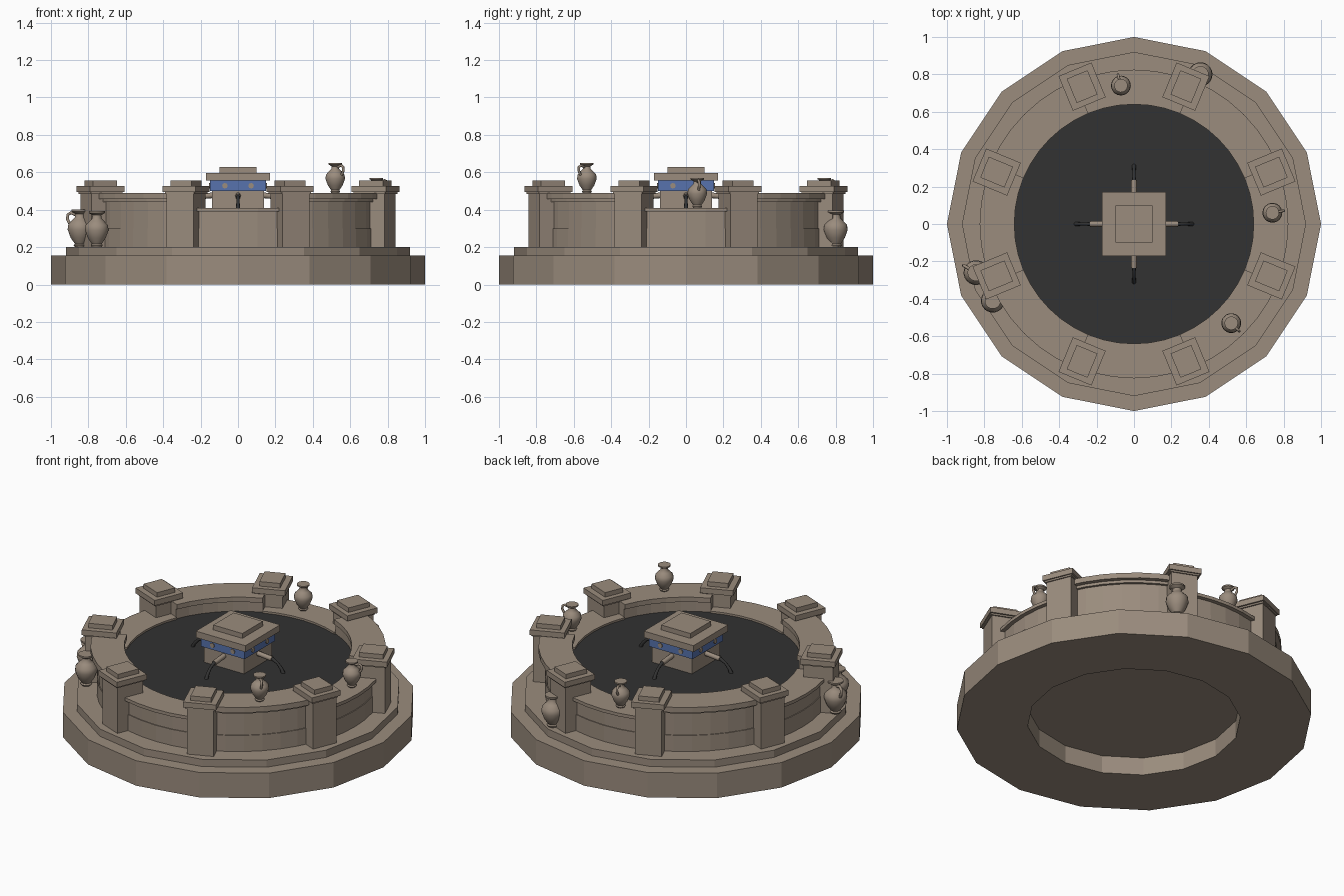
import bpy, bmesh, math
from mathutils import Matrix, Vector

cube = bpy.data.objects.get("Cube")
if cube:
    bpy.data.objects.remove(cube, do_unlink=True)


def material(name, rgb):
    m = bpy.data.materials.new(name)
    m.use_nodes = True
    m.diffuse_color = (*rgb, 1)
    m.node_tree.nodes["Principled BSDF"].inputs["Base Color"].default_value = (*rgb, 1)
    return m


STONE = material("warm stone", (0.325, 0.262, 0.206))
WATER = material("dark water", (0.032, 0.032, 0.032))
BLUE = material("blue tile", (0.095, 0.17, 0.42))


def finish(bm, name, mat, smooth=False):
    bmesh.ops.recalc_face_normals(bm, faces=bm.faces)
    mesh = bpy.data.meshes.new(name)
    bm.to_mesh(mesh)
    bm.free()
    mesh.materials.append(mat)
    ob = bpy.data.objects.new(name, mesh)
    bpy.context.collection.objects.link(ob)
    if smooth:
        bpy.ops.object.select_all(action="DESELECT")
        ob.select_set(True)
        bpy.context.view_layer.objects.active = ob
        bpy.ops.object.shade_smooth_by_angle(angle=math.radians(50))
    return ob


def sweep(name, profile, start, end, steps, mat):
    """Turn a closed (radius, z) profile about z from start to end degrees."""
    bm = bmesh.new()
    full = end - start == 360
    rings = []
    for i in range(steps if full else steps + 1):
        a = math.radians(start + (end - start) * i / steps)
        rings.append([bm.verts.new((r * math.cos(a), r * math.sin(a), z)) for r, z in profile])
    n = len(profile)
    for i in range(steps):
        a, b = rings[i], rings[(i + 1) % len(rings)]
        for j in range(n):
            k = (j + 1) % n
            bm.faces.new((a[j], a[k], b[k], b[j]))
    if not full:
        bm.faces.new(rings[0])
        bm.faces.new(rings[-1])
    return finish(bm, name, mat)


def lathe(name, profile, steps, mat, smooth=False):
    """Turn an open (radius, z) profile into a solid, closed at both ends."""
    bm = bmesh.new()
    rings = []
    for r, z in profile:
        rings.append([bm.verts.new((r * math.cos(t), r * math.sin(t), z))
                      for t in (math.tau * i / steps for i in range(steps))])
    for a, b in zip(rings, rings[1:]):
        for i in range(steps):
            j = (i + 1) % steps
            bm.faces.new((a[i], a[j], b[j], b[i]))
    bm.faces.new(rings[0])
    bm.faces.new(rings[-1])
    return finish(bm, name, mat, smooth)


def blocks(name, tiers, mat, where=Matrix()):
    """Stack boxes given as (half x, half y, bottom, top)."""
    bm = bmesh.new()
    for hx, hy, z0, z1 in tiers:
        size = Matrix.Diagonal((2 * hx, 2 * hy, z1 - z0, 1))
        bmesh.ops.create_cube(bm, size=1, matrix=where @ Matrix.Translation((0, 0, (z0 + z1) / 2)) @ size)
    return finish(bm, name, mat)


def tube(name, points, radii, mat, where=Matrix()):
    """Round rod through the points, with one radius per point."""
    curve = bpy.data.curves.new(name, "CURVE")
    curve.dimensions = "3D"
    curve.bevel_depth = 1
    curve.bevel_resolution = 2
    curve.use_fill_caps = True
    spline = curve.splines.new("POLY")
    spline.points.add(len(points) - 1)
    for p, co, radius in zip(spline.points, points, radii):
        p.co = (*(where @ Vector(co)), 1)
        p.radius = radius
    curve.materials.append(mat)
    ob = bpy.data.objects.new(name, curve)
    bpy.context.collection.objects.link(ob)
    return ob


# Stepped base, open underneath
sweep("base_ring", [(0.6, 0), (1, 0), (1, 0.155), (0.6, 0.155)], 0, 360, 16, STONE)
lathe("base_step", [(0.92, 0.11), (0.92, 0.2)], 16, STONE)

# Basin walls: low on the four sides, high on the diagonals
low = [(0.645, 0.19), (0.805, 0.19), (0.805, 0.3), (0.8, 0.3), (0.8, 0.39),
       (0.825, 0.39), (0.825, 0.41), (0.64, 0.41), (0.64, 0.385), (0.645, 0.385)]
high = [(0.65, 0.19), (0.795, 0.19), (0.795, 0.3), (0.79, 0.3), (0.79, 0.44), (0.805, 0.44),
        (0.805, 0.457), (0.83, 0.457), (0.83, 0.49), (0.64, 0.49), (0.64, 0.46), (0.65, 0.46)]
for i in range(4):
    sweep(f"low_wall_{i}", low, 90 * i - 22.5, 90 * i + 22.5, 6, STONE)
    sweep(f"high_wall_{i}", high, 90 * i + 22.5, 90 * i + 67.5, 6, STONE)

# Water surface, nearly level with the low walls
lathe("water", [(0.655, 0.19), (0.655, 0.398), (0.3, 0.401)], 48, WATER, True)

# Eight capped pillars
pillar = [(0.085, 0.077, 0.19, 0.495), (0.092, 0.085, 0.485, 0.497),
          (0.1, 0.095, 0.495, 0.528), (0.07, 0.06, 0.528, 0.556)]
for i in range(4):
    for side in (-1, 1):
        spot = math.radians(90 * i + 20.7 * side)
        turn = math.radians(90 * i + 22.5 * side)
        where = (Matrix.Translation((0.785 * math.cos(spot), 0.785 * math.sin(spot), 0))
                 @ Matrix.Rotation(turn, 4, "Z"))
        blocks(f"pillar_{i}_{'right' if side < 0 else 'left'}", pillar, STONE, where)

# Central block with tiled band and stepped cap
blocks("center_block", [(0.138, 0.138, 0.29, 0.505)], STONE)
blocks("tile_band", [(0.15, 0.15, 0.5, 0.557)], BLUE)
blocks("center_cap", [(0.17, 0.17, 0.557, 0.597), (0.1, 0.1, 0.597, 0.627)], STONE)

# Spouts, water jets and band studs on each side of the block
for i in range(4):
    turn = Matrix.Rotation(math.radians(90 * i), 4, "Z")
    tube(f"spout_{i}", [(0.12, 0, 0.478), (0.235, 0, 0.468)], [0.015, 0.015], STONE, turn)
    tube(f"jet_{i}", [(0.225, 0, 0.47), (0.24, 0, 0.467), (0.27, 0, 0.452), (0.297, 0, 0.425), (0.315, 0, 0.39)],
         [0.013, 0.01, 0.008, 0.01, 0.012], WATER, turn)
    bm = bmesh.new()
    for y in (-0.07, 0.07):
        bmesh.ops.create_cone(bm, cap_ends=True, segments=8, radius1=0.015, radius2=0.015, depth=0.008,
                              matrix=turn @ Matrix.Translation((0.151, y, 0.528))
                              @ Matrix.Rotation(math.pi / 2, 4, "Y"))
    finish(bm, f"band_studs_{i}", STONE)

# One-handled jars: place, scale, handle direction
jar = [(0.022, 0), (0.027, 0.008), (0.022, 0.014), (0.04, 0.04), (0.053, 0.075), (0.05, 0.098),
       (0.032, 0.117), (0.021, 0.128), (0.02, 0.142), (0.036, 0.152), (0.036, 0.16), (0.02, 0.16)]
handle = [(0.02, 0, 0.138), (0.045, 0, 0.147), (0.06, 0, 0.138), (0.061, 0, 0.118), (0.048, 0, 0.096)]
jars = [((0.52, -0.53, 0.49), 1, -45), ((0.74, 0.06, 0.41), 1, 10), ((-0.07, 0.74, 0.41), 1, 105),
        ((-0.845, -0.26, 0.2), 1.25, 150), ((-0.755, -0.41, 0.2), 1.2, 100), ((0.355, 0.8, 0.2), 1.22, 200)]
for i, (place, scale, turn) in enumerate(jars):
    where = (Matrix.Translation(place) @ Matrix.Rotation(math.radians(turn), 4, "Z")
             @ Matrix.Scale(scale, 4))
    body = lathe(f"jar_{i}", jar, 20, STONE, True)
    body.data.transform(where)
    tube(f"jar_handle_{i}", handle, [0.007 * scale] * len(handle), STONE, where)
